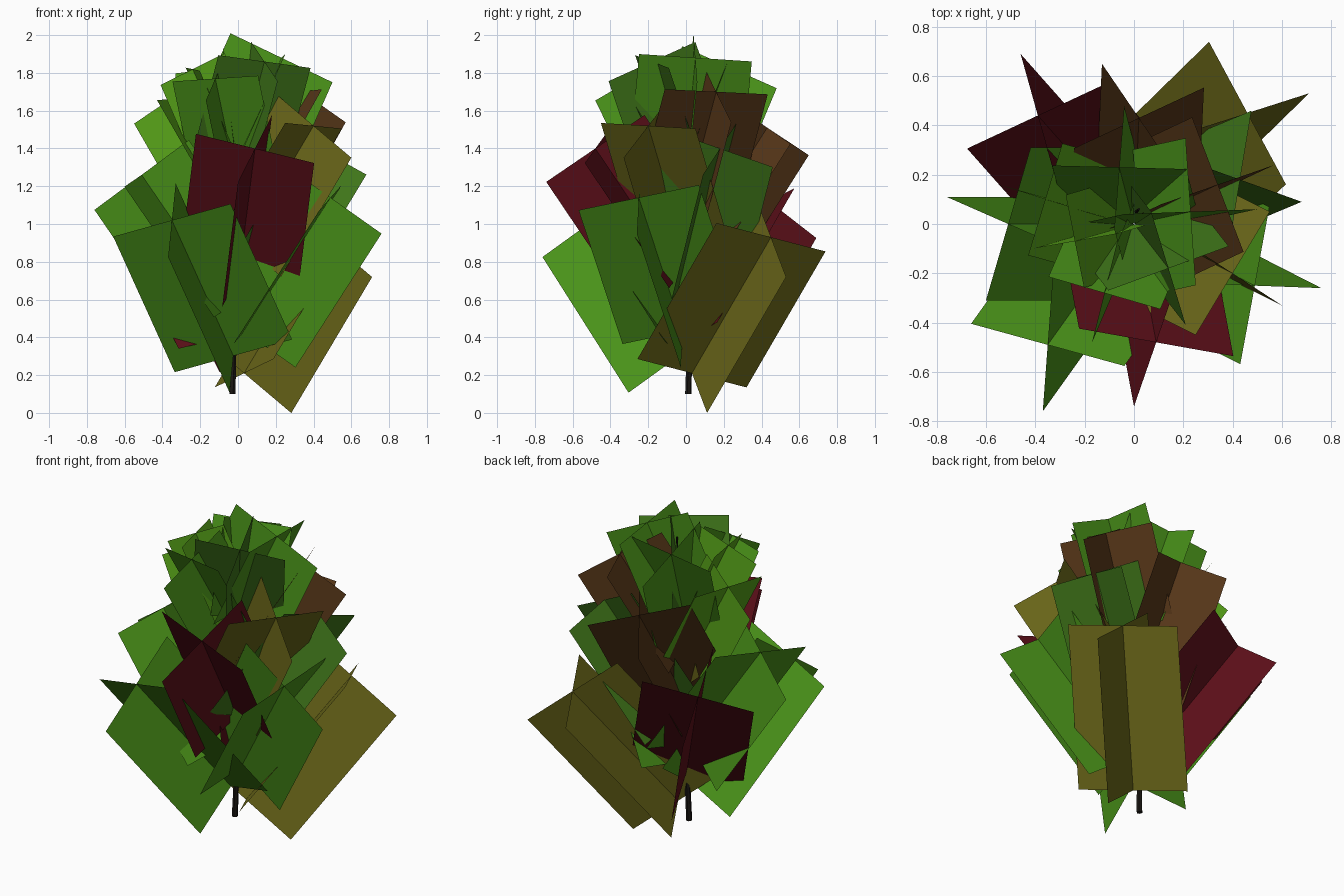
import bpy, bmesh
from mathutils import Vector

if "Cube" in bpy.data.objects:
    bpy.data.objects.remove(bpy.data.objects["Cube"])


def material(name, rgb):
    m = bpy.data.materials.new(name)
    m.diffuse_color = (*rgb, 1)
    m.use_nodes = True
    m.node_tree.nodes["Principled BSDF"].inputs["Base Color"].default_value = m.diffuse_color
    return m


MATS = {
    "green": material("leaf_green", (0.07, 0.30, 0.01)),
    "bright": material("leaf_bright", (0.10, 0.38, 0.01)),
    "dark": material("leaf_dark", (0.05, 0.18, 0.01)),
    "olive": material("leaf_olive", (0.15, 0.14, 0.01)),
    "brown": material("leaf_brown", (0.10, 0.04, 0.01)),
    "red": material("leaf_red", (0.11, 0.005, 0.01)),
}
BARK = material("bark", (0.01, 0.008, 0.006))


def add_object(name, bm, mat):
    me = bpy.data.meshes.new(name)
    bm.to_mesh(me)
    bm.free()
    me.materials.append(mat)
    ob = bpy.data.objects.new(name, me)
    bpy.context.collection.objects.link(ob)


def leaf_cluster(name, x, y, z, dx, dy, mat):
    """Two crossed cards sharing a line from the trunk to the tip (x, y, z).
    (dx, dy) is how far one card's outer corner reaches past the tip."""
    tip = Vector((x, y, z))
    drop = 0.72 - 0.26 * (z - 0.93) ** 2      # higher clusters are shorter
    root = Vector((0.07 * x, 0.07 * y, z - drop))
    axis = tip - root
    s = Vector((dx, dy, -1.08 * (dx * axis.x + dy * axis.y) / axis.z))
    e = axis.cross(s).normalized() * s.length
    bm = bmesh.new()
    for d in (s, e):
        rows = [[bm.verts.new(p + k * d) for k in (-1, 0, 1)] for p in (root, tip)]
        for i in (0, 1):
            bm.faces.new((rows[0][i], rows[0][i + 1], rows[1][i + 1], rows[1][i]))
    add_object(name, bm, mat)


# leaf clusters up the trunk: tip, corner reach, colour
CLUSTERS = [
    (.46, .45, .93, .25, .08, "olive"),
    (-.35, -.49, 1.02, -.02, -.27, "green"),
    (-.39, .44, 1.12, -.07, .25, "red"),
    (.49, -.25, 1.14, .27, -.01, "green"),
    (-.51, 0, 1.26, -.25, .11, "green"),
    (.09, -.48, 1.40, -.09, -.26, "red"),
    (.43, .18, 1.40, .25, -.09, "dark"),
    (.02, .43, 1.51, -.15, .22, "brown"),
    (.40, -.20, 1.52, .20, -.13, "olive"),
    (.34, .16, 1.70, .23, .08, "brown"),
    (-.36, .10, 1.66, -.19, .06, "bright"),
    (-.12, -.28, 1.77, -.05, -.20, "green"),
    (.14, -.18, 1.86, .07, -.23, "dark"),
    (-.06, .23, 1.83, .02, .25, "green"),
    (-.24, -.07, 1.82, -.17, -.03, "bright"),
    (.23, .05, 1.88, .27, .01, "green"),
]
for n, (x, y, z, dx, dy, col) in enumerate(CLUSTERS):
    leaf_cluster(f"leaf_cluster_{n + 1}", x, y, z, dx, dy, MATS[col])

# thin tapering trunk, slightly leaning
lo, hi = Vector((-.03, .012, .10)), Vector((.02, .06, 1.85))
bm = bmesh.new()
bmesh.ops.create_cone(bm, cap_ends=True, segments=6, radius1=.017, radius2=.005,
                      depth=(hi - lo).length)
rot = (hi - lo).to_track_quat("Z", "Y")
for v in bm.verts:
    v.co = rot @ v.co + (lo + hi) / 2
add_object("trunk", bm, BARK)
